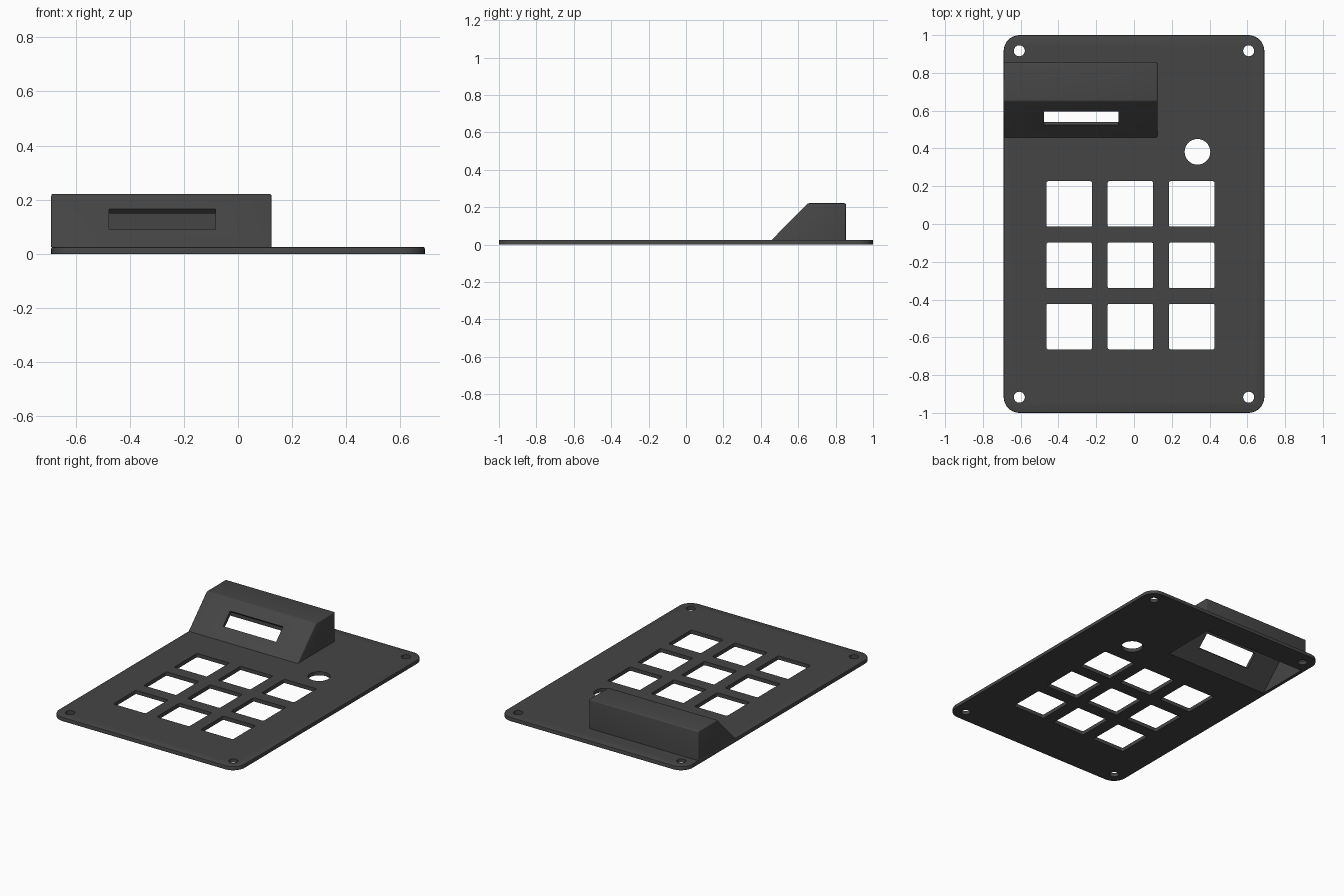
import bpy, bmesh, math
from mathutils import Vector, Matrix

if "Cube" in bpy.data.objects:
    bpy.data.objects.remove(bpy.data.objects["Cube"])

T = 0.025                      # plate thickness
mat = bpy.data.materials.new("charcoal_plastic")
mat.diffuse_color = (0.06, 0.06, 0.06, 1)
mat.use_nodes = True
mat.node_tree.nodes["Principled BSDF"].inputs["Base Color"].default_value = mat.diffuse_color


def add_object(name, bm):
    bmesh.ops.recalc_face_normals(bm, faces=bm.faces)
    me = bpy.data.meshes.new(name)
    bm.to_mesh(me)
    bm.free()
    me.materials.append(mat)
    ob = bpy.data.objects.new(name, me)
    bpy.context.collection.objects.link(ob)
    return ob


def prism(bm, points, direction):
    """Extrude a closed loop of points along a direction."""
    face = bm.faces.new([bm.verts.new(p) for p in points])
    ext = bmesh.ops.extrude_face_region(bm, geom=[face])["geom"]
    bmesh.ops.translate(bm, vec=direction,
                        verts=[v for v in ext if isinstance(v, bmesh.types.BMVert)])


def rounded_rect(cx, cy, w, h, r, z, steps):
    pts = []
    for i, (sx, sy) in enumerate([(1, 1), (-1, 1), (-1, -1), (1, -1)]):
        for k in range(steps + 1):
            a = math.pi / 2 * (i + k / steps)
            pts.append((cx + sx * (w / 2 - r) + r * math.cos(a),
                        cy + sy * (h / 2 - r) + r * math.sin(a), z))
    return pts


def cut(ob, cutter):
    m = ob.modifiers.new("cut", "BOOLEAN")
    m.operation, m.solver, m.object = "DIFFERENCE", "EXACT", cutter
    cutter.hide_render = True
    cutter.hide_set(True)


def smooth(ob):
    bpy.ops.object.select_all(action="DESELECT")
    bpy.context.view_layer.objects.active = ob
    ob.select_set(True)
    bpy.ops.object.shade_smooth_by_angle(angle=math.radians(30))


# Base plate with rounded corners and a softened top rim
bm = bmesh.new()
prism(bm, rounded_rect(0, 0, 1.38, 2, 0.085, 0, 10), (0, 0, T))
rim = [e for e in bm.edges if all(v.co.z > T / 2 for v in e.verts)]
bmesh.ops.bevel(bm, geom=rim, offset=0.005, segments=2, profile=0.5, affect="EDGES")
plate = add_object("base_plate", bm)
smooth(plate)

# Key openings, screw holes and knob hole
bm = bmesh.new()
for cx in (-0.343, -0.019, 0.306):
    for cy in (0.106, -0.219, -0.543):
        prism(bm, rounded_rect(cx, cy, 0.241, 0.241, 0.008, -0.05, 3), (0, 0, 0.1))
holes = [(sx * 0.607, sy * 0.917, 0.029) for sx in (1, -1) for sy in (1, -1)]
for x, y, r in holes + [(0.336, 0.382, 0.068)]:
    bmesh.ops.create_cone(bm, cap_ends=True, segments=32, radius1=r, radius2=r,
                          depth=0.1, matrix=Matrix.Translation((x, y, 0)))
cut(plate, add_object("hole_cutter", bm))

# Display housing: wedge profile extruded across x
X0, X1 = -0.69, 0.124
bm = bmesh.new()
profile = [(0.458, T), (0.652, 0.221), (0.855, 0.221), (0.855, T)]
prism(bm, [(X0, y, z) for y, z in profile], (X1 - X0, 0, 0))
edges = [e for e in bm.edges if any(v.co.z > T + 0.01 for v in e.verts)]
bmesh.ops.bevel(bm, geom=edges, offset=0.007, segments=3, profile=0.5, affect="EDGES")
housing = add_object("display_housing", bm)
smooth(housing)

# Hollow interior, open through the plate underneath
bm = bmesh.new()
W = 0.022
inner = [(0.439, -0.025), (0.663, 0.199), (0.833, 0.199), (0.833, -0.025)]
prism(bm, [(X0 + W, y, z) for y, z in inner], (X1 - X0 - 2 * W, 0, 0))
cavity = add_object("cavity_cutter", bm)
cut(plate, cavity)
cut(housing, cavity)

# Display window cut square to the sloped face
bm = bmesh.new()
n = Vector((0, -1, 1)).normalized() * 0.05
low, high = Vector((0, 0.523, 0.0905)), Vector((0, 0.597, 0.1645))
loop = [Vector((x, p.y, p.z)) + n for x, p in
        [(-0.477, low), (-0.083, low), (-0.083, high), (-0.477, high)]]
prism(bm, loop, -2 * n)
cut(housing, add_object("window_cutter", bm))
